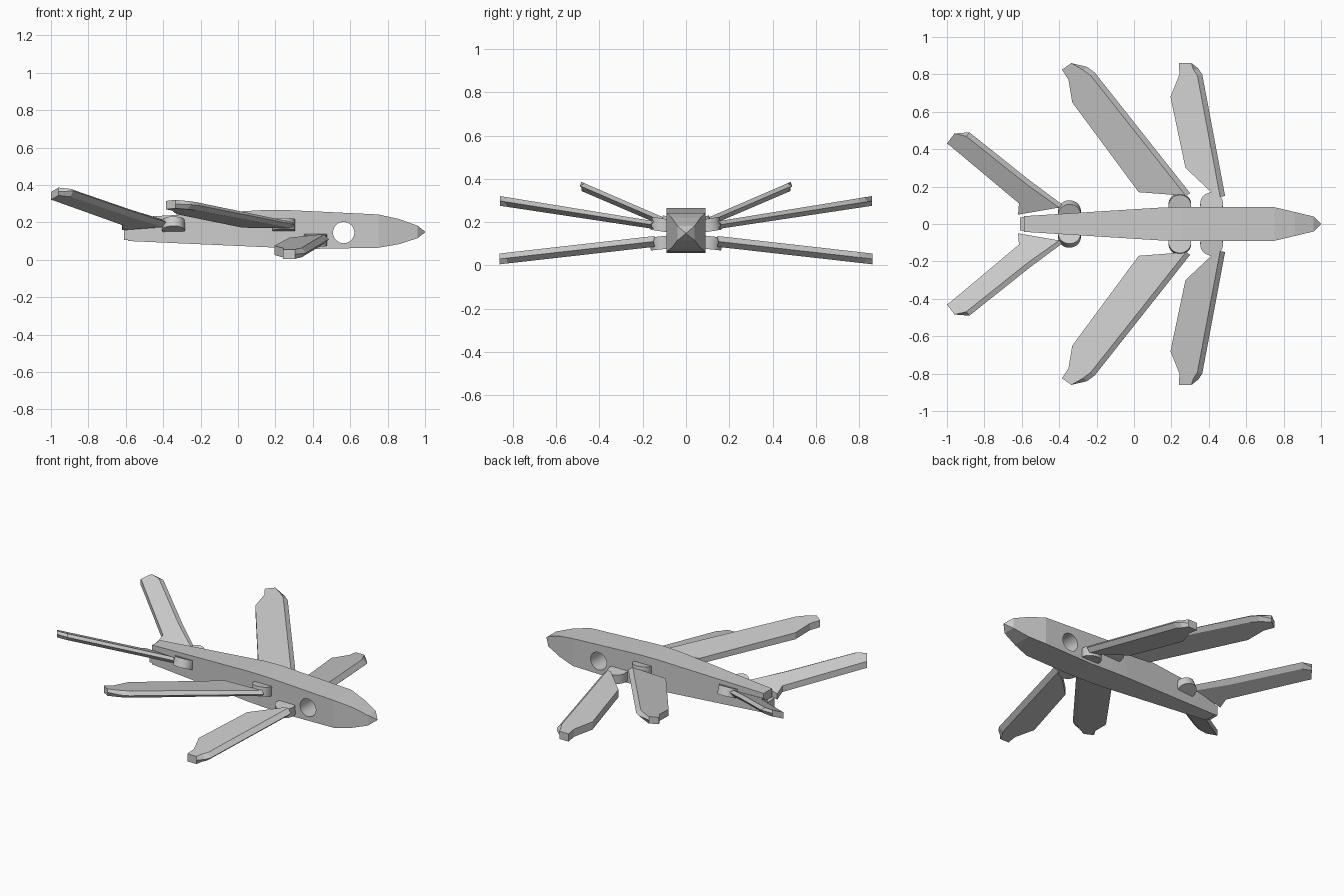
import bpy, bmesh, math
from mathutils import Vector

if "Cube" in bpy.data.objects:
    bpy.data.objects.remove(bpy.data.objects["Cube"])

grey = bpy.data.materials.new("light_grey")
grey.diffuse_color = (0.6, 0.6, 0.6, 1)
grey.use_nodes = True
grey.node_tree.nodes["Principled BSDF"].inputs["Base Color"].default_value = grey.diffuse_color


def finish(name, bm):
    bmesh.ops.recalc_face_normals(bm, faces=bm.faces)
    me = bpy.data.meshes.new(name)
    bm.to_mesh(me)
    bm.free()
    me.materials.append(grey)
    ob = bpy.data.objects.new(name, me)
    bpy.context.scene.collection.objects.link(ob)
    return ob


def loft(name, rings):
    """Skin a list of equal-length point rings and cap both ends."""
    bm = bmesh.new()
    vs = [[bm.verts.new(p) for p in r] for r in rings]
    n = len(vs[0])
    for a, b in zip(vs, vs[1:]):
        for i in range(n):
            j = (i + 1) % n
            bm.faces.new((a[i], a[j], b[j], b[i]))
    bm.faces.new(vs[0])
    bm.faces.new(vs[-1])
    return finish(name, bm)


def box_ring(x, w, lo, hi):
    return [(x, -w, lo), (x, w, lo), (x, w, hi), (x, -w, hi)]


# Fuselage: rectangular sections (x, half width, bottom, top)
sections = [(-0.587, 0.042, 0.10, 0.225), (0.13, 0.087, 0.068, 0.265),
            (0.25, 0.09, 0.063, 0.266), (0.40, 0.09, 0.058, 0.259),
            (0.75, 0.09, 0.064, 0.242), (0.86, 0.064, 0.083, 0.218),
            (0.96, 0.04, 0.115, 0.182), (1.0, 0.002, 0.146, 0.15)]
body = loft("fuselage", [box_ring(*s) for s in sections])

# Round hole through the nose
bpy.ops.mesh.primitive_cylinder_add(vertices=32, radius=0.057, depth=0.6,
                                    location=(0.565, 0, 0.145),
                                    rotation=(math.pi / 2, 0, 0))
cutter = bpy.context.object
cutter.name = "hole_cutter"
cutter.hide_render = True
mod = body.modifiers.new("hole", 'BOOLEAN')
mod.object = cutter
mod.operation = 'DIFFERENCE'
mod.solver = 'EXACT'
bpy.context.view_layer.objects.active = body
bpy.ops.object.modifier_apply(modifier=mod.name)
bpy.data.objects.remove(cutter)

# Stepped tail end
loft("tail_plug", [box_ring(-0.61, 0.035, 0.105, 0.17),
                   box_ring(-0.58, 0.037, 0.105, 0.17)])


def wing(name, side, outline, lead, z_root, slope, t0, t1):
    """Plate with a wedge along the first `lead` outline edges, tapering in thickness."""
    pts = [Vector(p) for p in outline]
    ys = [p.y for p in pts]
    y0, y1 = min(ys), max(ys)
    inner = []
    for i, p in enumerate(pts):
        q = p.copy()
        if i <= lead:
            d = (pts[lead] - pts[0]).normalized()
            q += Vector((-d.y, d.x)) * 0.027
        inner.append(q)
    rings = []
    for ring, k in ((inner, -0.5), (pts, 0.0), (inner, 0.5)):
        out = []
        for p in ring:
            f = (p.y - y0) / (y1 - y0)
            z = z_root + slope * (p.y - y0) + k * (t0 + (t1 - t0) * f)
            out.append((p.x, side * p.y, z))
        rings.append(out)
    loft(name, rings)


def hub(name, side, x, y, z, depth, tilt):
    bpy.ops.mesh.primitive_cylinder_add(vertices=32, radius=0.061, depth=depth,
                                        location=(x, side * y, z),
                                        rotation=(side * tilt, 0, 0))
    ob = bpy.context.object
    ob.name = name
    ob.data.materials.append(grey)
    bpy.ops.object.shade_smooth_by_angle(angle=math.radians(35))


front = [(0.487, 0.15), (0.365, 0.80), (0.345, 0.83), (0.305, 0.862),
         (0.24, 0.862), (0.243, 0.80), (0.195, 0.68), (0.275, 0.30), (0.435, 0.15)]
middle = [(0.30, 0.165), (-0.21, 0.81), (-0.25, 0.84), (-0.335, 0.86),
          (-0.385, 0.825), (-0.35, 0.77), (-0.33, 0.65), (0.025, 0.17), (0.22, 0.155)]
rear = [(-0.385, 0.105), (-0.56, 0.235), (-0.88, 0.49), (-0.96, 0.484),
        (-1.0, 0.43), (-0.985, 0.42), (-0.615, 0.11), (-0.62, 0.05), (-0.40, 0.088)]

# Three pairs of wings with round pivots
for side, tag in ((1, "left"), (-1, "right")):
    wing("front_wing_" + tag, side, front, 2, 0.11, -0.113, 0.05, 0.05)
    wing("middle_wing_" + tag, side, middle, 2, 0.187, 0.157, 0.036, 0.045)
    wing("rear_wing_" + tag, side, rear, 2, 0.178, 0.43, 0.04, 0.042)
    hub("front_pivot_" + tag, side, 0.415, 0.105, 0.105, 0.06, -0.11)
    hub("middle_pivot_" + tag, side, 0.245, 0.10, 0.185, 0.06, 0.155)
    hub("rear_pivot_" + tag, side, -0.345, 0.06, 0.182, 0.055, 0.41)
